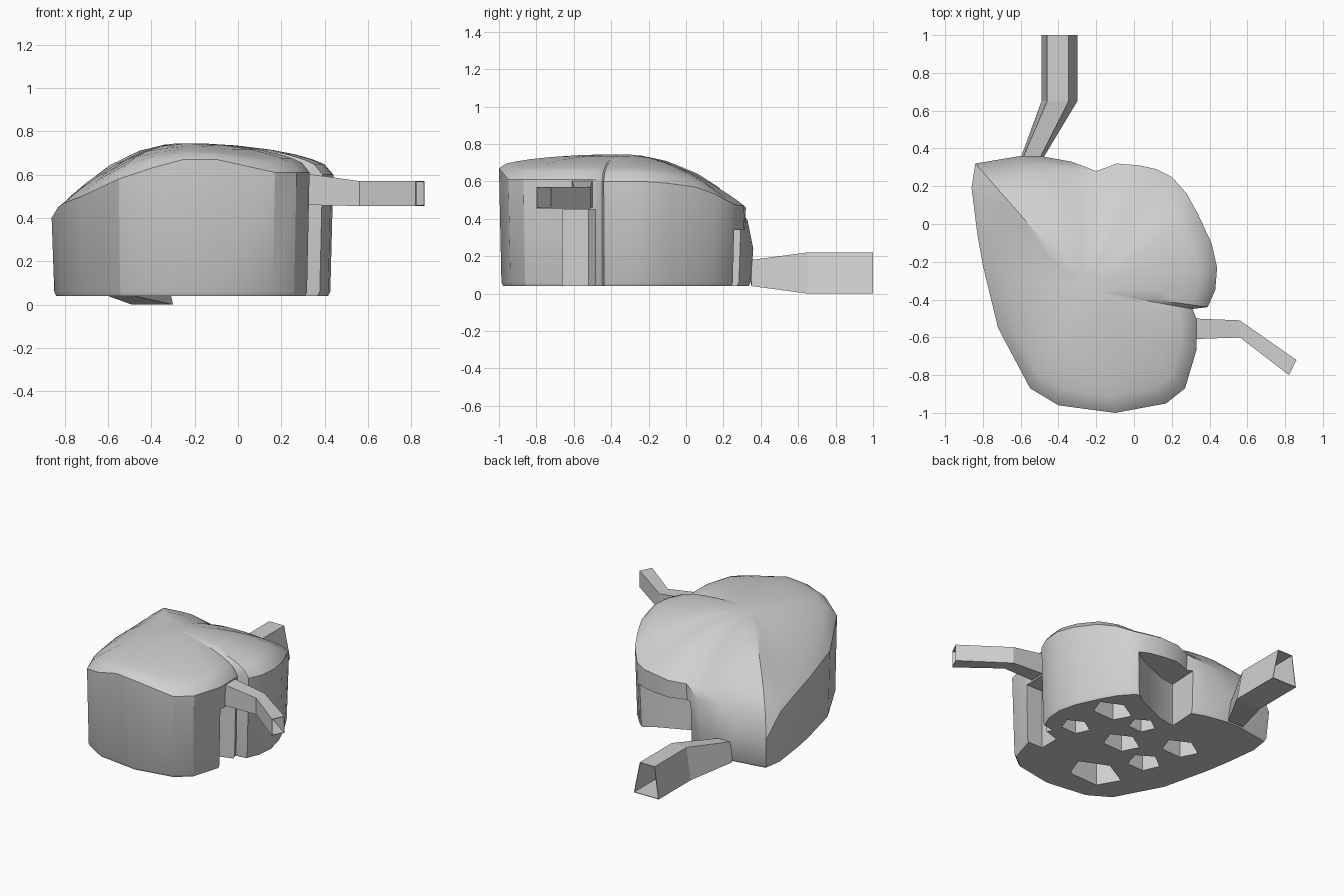
import bpy
import bmesh
import math

default = bpy.data.objects.get("Cube")
if default:
    bpy.data.objects.remove(default, do_unlink=True)

stone = bpy.data.materials.new("pale grey")
stone.use_nodes = True
stone.diffuse_color = (0.63, 0.63, 0.63, 1)
stone.node_tree.nodes["Principled BSDF"].inputs["Base Color"].default_value = (0.63, 0.63, 0.63, 1)


def make_object(name, bm):
    bmesh.ops.recalc_face_normals(bm, faces=bm.faces[:])
    mesh = bpy.data.meshes.new(name)
    bm.to_mesh(mesh)
    bm.free()
    obj = bpy.data.objects.new(name, mesh)
    bpy.context.collection.objects.link(obj)
    mesh.materials.append(stone)
    return obj


def loft(name, rings, capped=True):
    """Bridge a list of equally long point rings into one surface."""
    bm = bmesh.new()
    loops = [[bm.verts.new(p) for p in ring] for ring in rings]
    for low, high in zip(loops, loops[1:]):
        for i in range(len(low)):
            j = (i + 1) % len(low)
            bm.faces.new((low[i], low[j], high[j], high[i]))
    if capped:
        bm.faces.new(loops[0])
        bm.faces.new(loops[-1])
    return make_object(name, bm)


def prism(name, outline, bottom, top):
    return loft(name, [[(x, y, z) for x, y in outline] for z in (bottom, top)])


def smooth(obj, angle):
    bpy.ops.object.select_all(action="DESELECT")
    obj.select_set(True)
    bpy.context.view_layer.objects.active = obj
    bpy.ops.object.shade_smooth_by_angle(angle=math.radians(angle))


# Wall outline with the height of the roof edge at each corner
rim = [
    (-.1, -1, .67), (.17, -.95, .61), (.27, -.87, .61), (.33, -.67, .61),
    (.33, -.5, .61), (.31, -.45, .6), (.39, -.44, .6), (.43, -.35, .6),
    (.44, -.23, .6), (.41, -.1, .59), (.34, .05, .57), (.28, .16, .53),
    (.2, .25, .48), (.12, .29, .47), (.03, .31, .47), (-.09, .32, .46),
    (-.2, .28, .45), (-.33, .33, .39), (-.5, .36, .24), (-.6, .36, .24),
    (-.84, .32, .25), (-.86, .19, .4), (-.83, -.05, .45), (-.8, -.22, .47),
    (-.72, -.55, .5), (-.55, -.87, .58), (-.4, -.96, .63), (-.25, -.98, .67),
]
PEAK = (-.25, -.35, .745)


def inset_ring(t, height=None):
    """Shrink the outline toward the peak; some edges round over more steeply."""
    ring = []
    for x, y, z in rim:
        steep = min(1, abs(z - .45) / .15)
        rise = math.sin(t * math.pi / 2) ** (1 - .53 * steep)
        level = z + (PEAK[2] - z) * rise if height is None else height
        ring.append((x + (PEAK[0] - x) * t, y + (PEAK[1] - y) * t, level))
    return ring


# Walls and domed roof
body = loft("domed_body", [
    inset_ring(.035, .04), inset_ring(.02, .06), inset_ring(0),
    *[inset_ring(t) for t in (.06, .14, .26, .42, .65, .85)],
])

# Recesses in the wall and pockets in the underside
cutters = [
    prism("back_recess_cutter", [(.18, .26), (.1, .2), (-.13, .1), (-.25, .08),
                                 (-.23, .5), (.18, .5)], -.1, .34),
    prism("side_recess_cutter", [(.2, -.66), (.5, -.66), (.5, -.48),
                                 (.33, -.48), (.2, -.52)], -.1, .45),
]
pockets = [
    (.21, -.32, .1, .08), (.16, -.02, .14, .1), (-.14, -.29, .13, .1),
    (-.41, -.39, .11, .1), (-.1, -.04, .09, .08), (-.47, -.11, .13, .1),
    (-.26, -.69, .19, .13),
]
for x, y, rx, ry in pockets:
    outline = [(x + rx * math.cos(a), y + ry * math.sin(a))
               for a in (math.tau * (k + .3) / 5 for k in range(5))]
    cutters.append(prism("pocket_cutter", outline, -.1, .4))

for cutter in cutters:
    cut = body.modifiers.new("cut", "BOOLEAN")
    cut.operation = "DIFFERENCE"
    cut.solver = "EXACT"
    cut.object = cutter
    bpy.context.view_layer.objects.active = body
    bpy.ops.object.modifier_apply(modifier=cut.name)
    bpy.data.objects.remove(cutter, do_unlink=True)
smooth(body, 28)


# Open ended tunnels: each section is left, right, bottom, top and roof inset
def tunnel(name, sections):
    rings = []
    for (lx, ly), (rx, ry), bottom, top, inset in sections:
        dx, dy = (rx - lx) * inset, (ry - ly) * inset
        rings.append([(lx, ly, bottom), (rx, ry, bottom),
                      (rx - dx * 1.5, ry - dy * 1.5, top), (lx + dx, ly + dy, top)])
    tube = loft(name, rings, capped=False)
    shell = tube.modifiers.new("thickness", "SOLIDIFY")
    shell.thickness = .006
    shell.offset = -1


tunnel("back_tunnel", [
    ((-.6, .35), (-.48, .35), .04, .18, .1),
    ((-.49, .65), (-.3, .65), 0, .22, .16),
    ((-.49, 1), (-.3, 1), 0, .22, .16),
])
tunnel("side_tunnel", [
    ((.31, -.61), (.31, -.5), .46, .605, 0),
    ((.56, -.6), (.56, -.51), .455, .57, 0),
    ((.82, -.8), (.86, -.72), .455, .57, 0),
])
